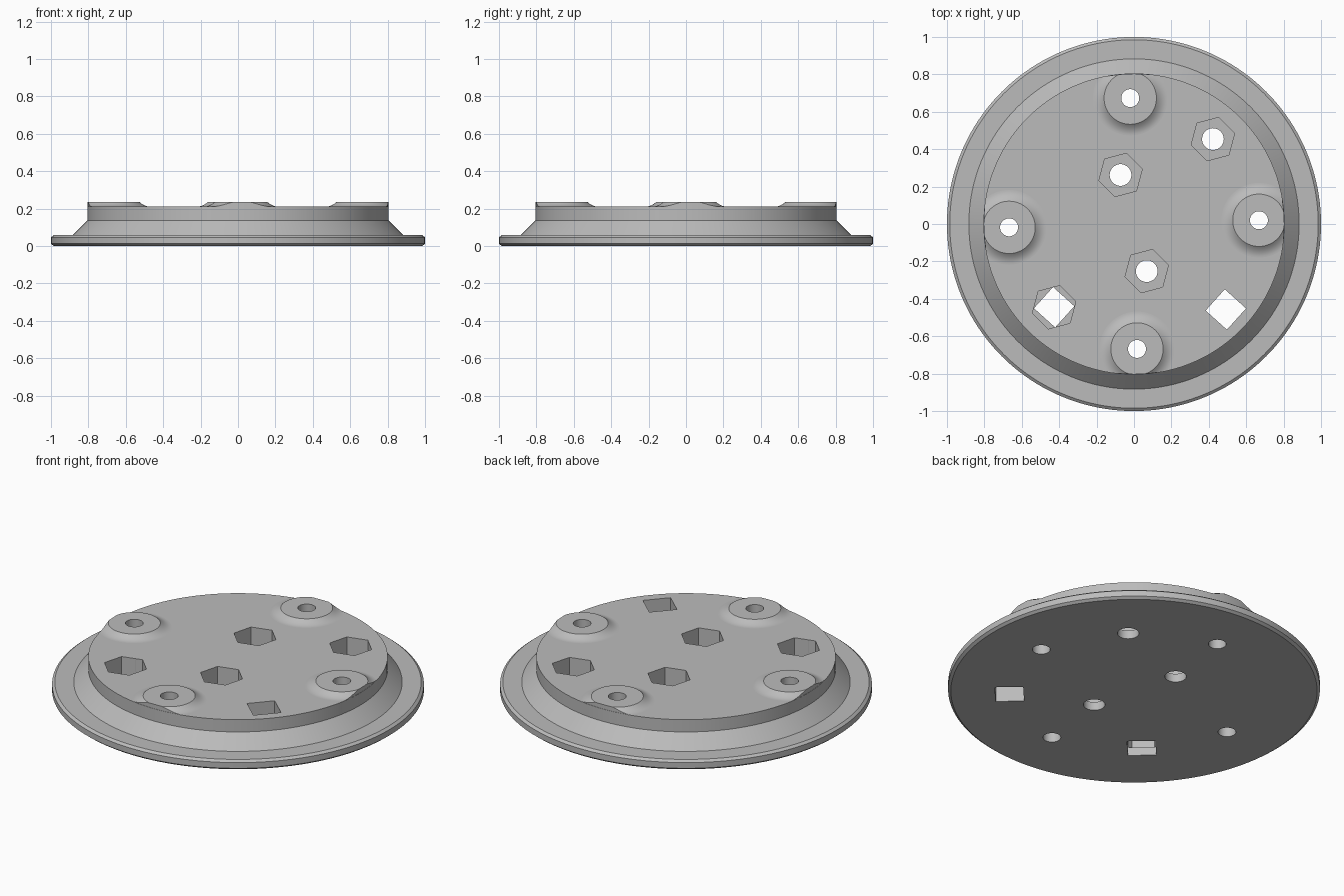
import bpy, bmesh, math

cube = bpy.data.objects.get("Cube")
if cube:
    bpy.data.objects.remove(cube, do_unlink=True)

grey = bpy.data.materials.new("plain_grey")
grey.use_nodes = True
grey.diffuse_color = (0.5, 0.5, 0.5, 1)
grey.node_tree.nodes["Principled BSDF"].inputs["Base Color"].default_value = (0.5, 0.5, 0.5, 1)


def lathe(name, profile, centre=(0, 0), sides=48, turn=0.0):
    """Closed solid turned from (radius, height) pairs, bottom to top."""
    bm = bmesh.new()
    rings = []
    for r, z in profile:
        ring = []
        for i in range(sides):
            a = turn + math.tau * i / sides
            ring.append(bm.verts.new((centre[0] + r * math.cos(a),
                                      centre[1] + r * math.sin(a), z)))
        rings.append(ring)
    for low, high in zip(rings, rings[1:]):
        for i in range(sides):
            j = (i + 1) % sides
            bm.faces.new((low[i], low[j], high[j], high[i]))
    bm.faces.new(rings[0][::-1])
    bm.faces.new(rings[-1])
    mesh = bpy.data.meshes.new(name)
    bm.to_mesh(mesh)
    bm.free()
    mesh.materials.append(grey)
    obj = bpy.data.objects.new(name, mesh)
    bpy.context.collection.objects.link(obj)
    return obj


def combine(target, tool, operation, keep=False):
    """Apply a boolean, then drop the tool."""
    mod = target.modifiers.new("cut", 'BOOLEAN')
    mod.operation = operation
    mod.solver = 'EXACT'
    mod.object = tool
    bpy.context.view_layer.objects.active = target
    bpy.ops.object.modifier_apply(modifier=mod.name)
    if not keep:
        bpy.data.objects.remove(tool, do_unlink=True)


def hole(centre, radius, bottom=-0.1, sides=48, turn=0.0):
    cutter = lathe("cutter", [(radius, bottom), (radius, 0.4)], centre, sides, math.radians(turn))
    cutter.hide_render = True
    combine(plate, cutter, 'DIFFERENCE')


# Stepped round plate with a chamfered rim
TOP = 0.21
plate = lathe("flanged_plate", [(0.985, 0), (1, 0.012), (1, 0.046), (0.985, 0.058),
                                (0.883, 0.058), (0.805, 0.137), (0.805, TOP)], sides=160)

# Raised bosses with flared feet, trimmed to the plate edge
bosses = [(-0.02, 0.673), (0.668, 0.02), (-0.668, -0.018), (0.016, -0.668)]
trim = lathe("boss_trim", [(0.8035, 0.1), (0.8035, 0.4)], sides=160)
trim.hide_render = True
STEPS = 8
flare = [(0.2 - 0.06 * i / STEPS, TOP + 0.026 * (i / STEPS) ** 2) for i in range(STEPS + 1)]
for centre in bosses:
    boss = lathe("boss", [(0.2, 0.16)] + flare, centre, 64)
    combine(boss, trim, 'INTERSECT', keep=True)
    combine(plate, boss, 'UNION')
bpy.data.objects.remove(trim, do_unlink=True)

# Screw holes through the bosses
for centre in bosses:
    hole(centre, 0.048)

# Hexagonal nut pockets
nuts = [(-0.072, 0.262), (0.422, 0.454), (0.068, -0.252), (-0.427, -0.445)]
for centre in nuts:
    hole(centre, 0.12, bottom=0.05, sides=6, turn=15)

# Round bolt holes under three pockets, square ones in the remaining places
for centre in nuts[:3]:
    hole(centre, 0.058)
for centre in (nuts[3], (0.491, -0.457)):
    hole(centre, 0.108, sides=4, turn=3)

# Smooth curved walls, flat level faces
bpy.ops.object.select_all(action='DESELECT')
plate.select_set(True)
bpy.context.view_layer.objects.active = plate
bpy.ops.object.shade_smooth_by_angle(angle=math.radians(25))
for face in plate.data.polygons:
    if abs(face.normal.z) > 0.9999:
        face.use_smooth = False
